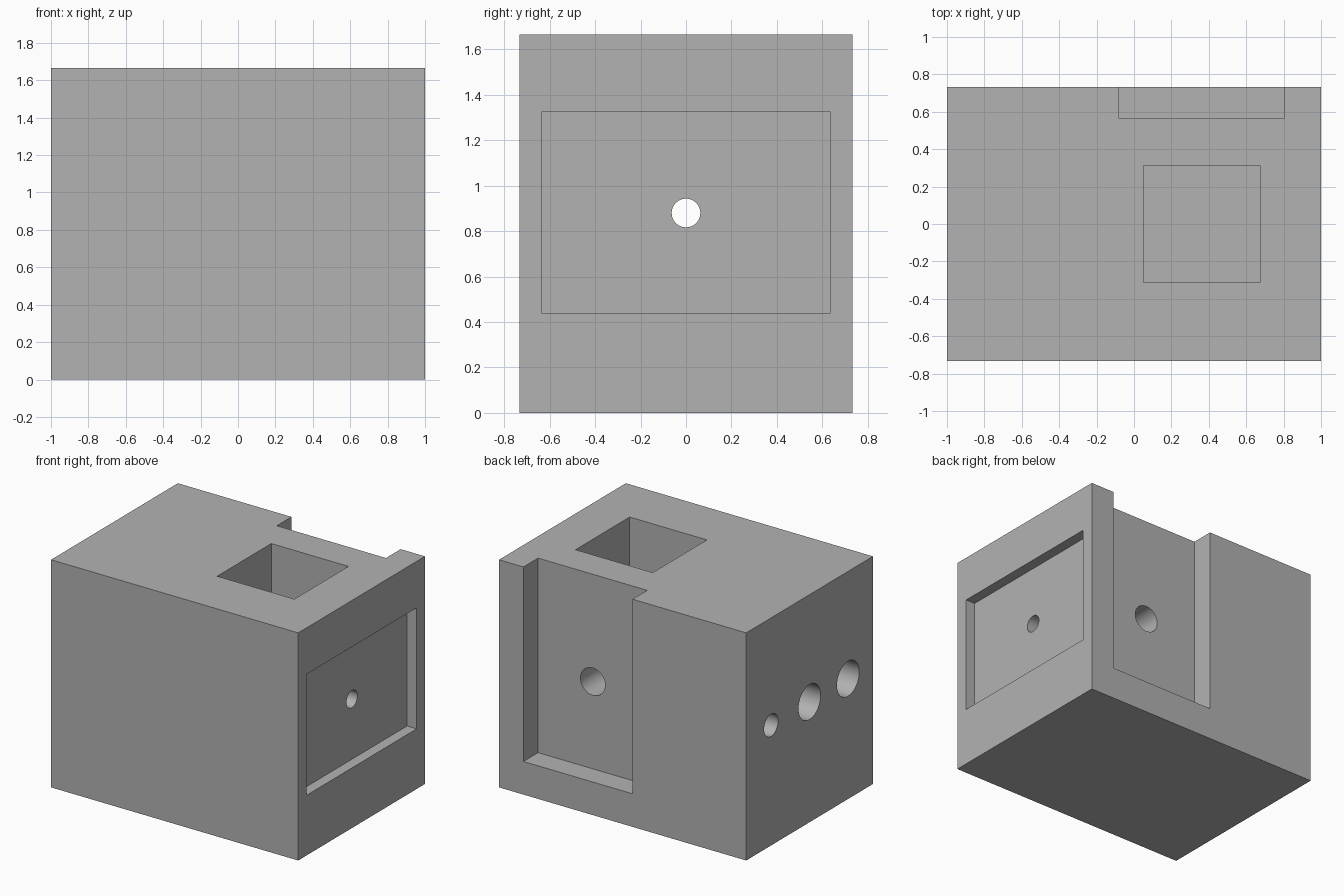
import bpy
from math import radians
from mathutils import Vector

if "Cube" in bpy.data.objects:
    bpy.data.objects.remove(bpy.data.objects["Cube"], do_unlink=True)

HX, HY, TOP = 1.0, 0.7325, 1.665   # half length, half depth, height
MID = 0.88                         # height of all bores
CX = 0.36                          # centre of cavity and back slot
OVER = 0.1                         # cutter overshoot past open faces

grey = bpy.data.materials.new("plain grey")
grey.use_nodes = True
grey.diffuse_color = (0.448, 0.448, 0.448, 1)
grey.node_tree.nodes["Principled BSDF"].inputs["Base Color"].default_value = grey.diffuse_color


def box(name, low, high):
    low, high = Vector(low), Vector(high)
    bpy.ops.mesh.primitive_cube_add(size=1, location=(low + high) / 2)
    ob = bpy.context.object
    ob.name = name
    ob.scale = high - low
    bpy.ops.object.transform_apply(location=True, rotation=True, scale=True)
    ob.data.materials.append(grey)
    return ob


def bore(name, start, end, radius):
    start, end = Vector(start), Vector(end)
    axis = end - start
    bpy.ops.mesh.primitive_cylinder_add(
        vertices=64, radius=radius, depth=axis.length, location=(start + end) / 2,
        rotation=axis.to_track_quat('Z', 'Y').to_euler())
    ob = bpy.context.object
    ob.name = name
    bpy.ops.object.transform_apply(location=True, rotation=True, scale=True)
    ob.data.materials.append(grey)
    return ob


# Solid block
block = box("block", (-HX, -HY, 0), (HX, HY, TOP))

# Square cavity, side pocket and back slot, then the round bores
cutters = [
    box("top_cavity", (0.05, -0.313, 0.55), (0.675, 0.313, TOP + OVER)),
    box("side_pocket", (0.922, -0.637, 0.44), (HX + OVER, 0.637, 1.325)),
    box("back_slot", (-0.08, 0.563, 0.242), (0.803, HY + OVER, TOP + OVER)),
    bore("back_bore", (CX, HY, MID), (CX, 0.2, MID), 0.1),
    bore("pocket_bore", (0.5, 0, MID), (HX, 0, MID), 0.063),
    bore("centre_bore", (-HX - OVER, 0, MID), (0.2, 0, MID), 0.128),
    bore("front_bore", (-HX - OVER, -0.445, MID), (0.05, -0.445, MID), 0.128),
    bore("rear_bore", (-HX - OVER, 0.445, MID), (0.05, 0.445, MID), 0.081),
]

bpy.ops.object.select_all(action='DESELECT')
block.select_set(True)
bpy.context.view_layer.objects.active = block
for cutter in cutters:
    cutter.hide_render = True
    mod = block.modifiers.new(cutter.name, 'BOOLEAN')
    mod.operation = 'DIFFERENCE'
    mod.solver = 'EXACT'
    mod.object = cutter
    bpy.ops.object.modifier_apply(modifier=mod.name)
    bpy.data.objects.remove(cutter, do_unlink=True)

# Smooth bores, crisp edges
bpy.ops.object.shade_smooth_by_angle(angle=radians(30))
